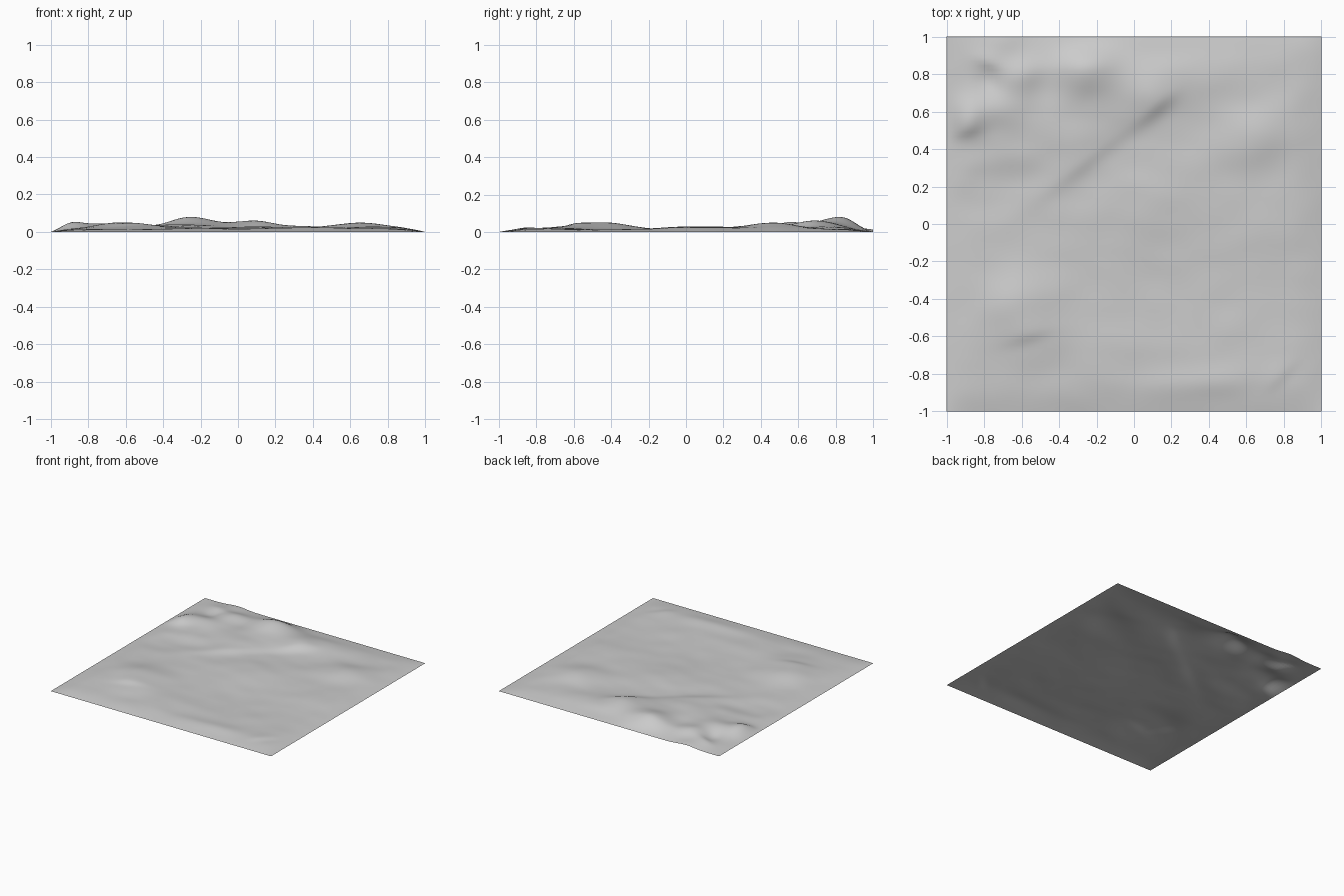
import bpy
import bmesh
from math import cos, sin, exp, radians
from mathutils import Vector, noise

cube = bpy.data.objects.get("Cube")
if cube:
    bpy.data.objects.remove(cube, do_unlink=True)

CELLS = 90
GROUND_LEVEL = 0.014

# Rounded hills and hollows: x, y, height, length, width, heading in degrees
HILLS = [
    (-.25, .83, .062, .17, .13, 15),
    (-.6, .79, .036, .14, .09, 20),
    (-.72, .6, .026, .2, .1, 10),
    (-.9, .56, .022, .1, .1, 0),
    (-.4, .5, .022, .3, .16, 30),
    (0, .72, .026, .25, .14, 20),
    (.65, .47, .034, .22, .16, 20),
    (.35, .75, .014, .3, .15, 10),
    (-.62, -.42, .034, .2, .16, 30),
    (-.5, -.6, .016, .25, .15, 20),
    (.75, .05, .014, .25, .25, 0),
    (.1, .12, .014, .35, .2, 20),
    (.35, -.86, .011, .28, .08, 5),
    (-.2, -.75, .008, .25, .15, 40),
    (-.78, .76, -.014, .07, .06, -40),
    (-.75, .2, -.01, .25, .12, 20),
    (.25, -.35, -.006, .4, .2, 0),
]

# Ridges that fall away sharply on one flank
RIDGES = [
    (.1, .63, .022, .13, .12, 40),
    (-.25, .36, .014, .3, .12, 38),
    (-.92, .5, .014, .09, .08, 15),
    (-.78, .87, .012, .08, .07, -20),
    (-.57, -.59, .009, .12, .08, 15),
    (.78, -.8, .009, .1, .08, 45),
]


def swell(x, y, shape, steepness=1):
    """Height of one hill; steepness narrows its lower flank."""
    cx, cy, height, length, width, heading = shape
    a = radians(heading)
    along = (x - cx) * cos(a) + (y - cy) * sin(a)
    across = (y - cy) * cos(a) - (x - cx) * sin(a)
    if across < 0:
        across *= steepness
    return height * exp(-(along / length) ** 2 - (across / width) ** 2)


def border_fade(x, y):
    """Bring the sheet down to zero along its border."""
    def ease(distance, reach):
        t = min(max(distance / reach, 0), 1)
        return t * (2 - t)
    return ease(1 - abs(x), .16) * ease(1 - abs(y), .18)


def terrain_height(x, y):
    z = GROUND_LEVEL
    z += sum(swell(x, y, hill) for hill in HILLS)
    z += sum(swell(x, y, ridge, 2.2) for ridge in RIDGES)
    # fine undulation, stronger in the hilly corner
    rough = .003 + swell(x, y, (-.6, .6, .005, .5, .5, 0))
    z += rough * noise.noise(Vector((x * 5, y * 7, 0)))
    z = max(z, .003) * border_fade(x, y)
    # small swell reaching the back border
    return z + swell(x, y, (-.7, 1, .013, .1, .08, 0))


# Ground sheet
mesh = bpy.data.meshes.new("ground_sheet")
bm = bmesh.new()
bmesh.ops.create_grid(bm, x_segments=CELLS, y_segments=CELLS, size=1)
for vert in bm.verts:
    vert.co.z = terrain_height(vert.co.x, vert.co.y)
for face in bm.faces:
    face.smooth = True
bm.to_mesh(mesh)
bm.free()
ground = bpy.data.objects.new("ground_sheet", mesh)
bpy.context.collection.objects.link(ground)

# Single plain grey
grey = bpy.data.materials.new("plain_grey")
grey.use_nodes = True
colour = (.6, .6, .6, 1)
grey.diffuse_color = colour
grey.node_tree.nodes["Principled BSDF"].inputs["Base Color"].default_value = colour
mesh.materials.append(grey)
